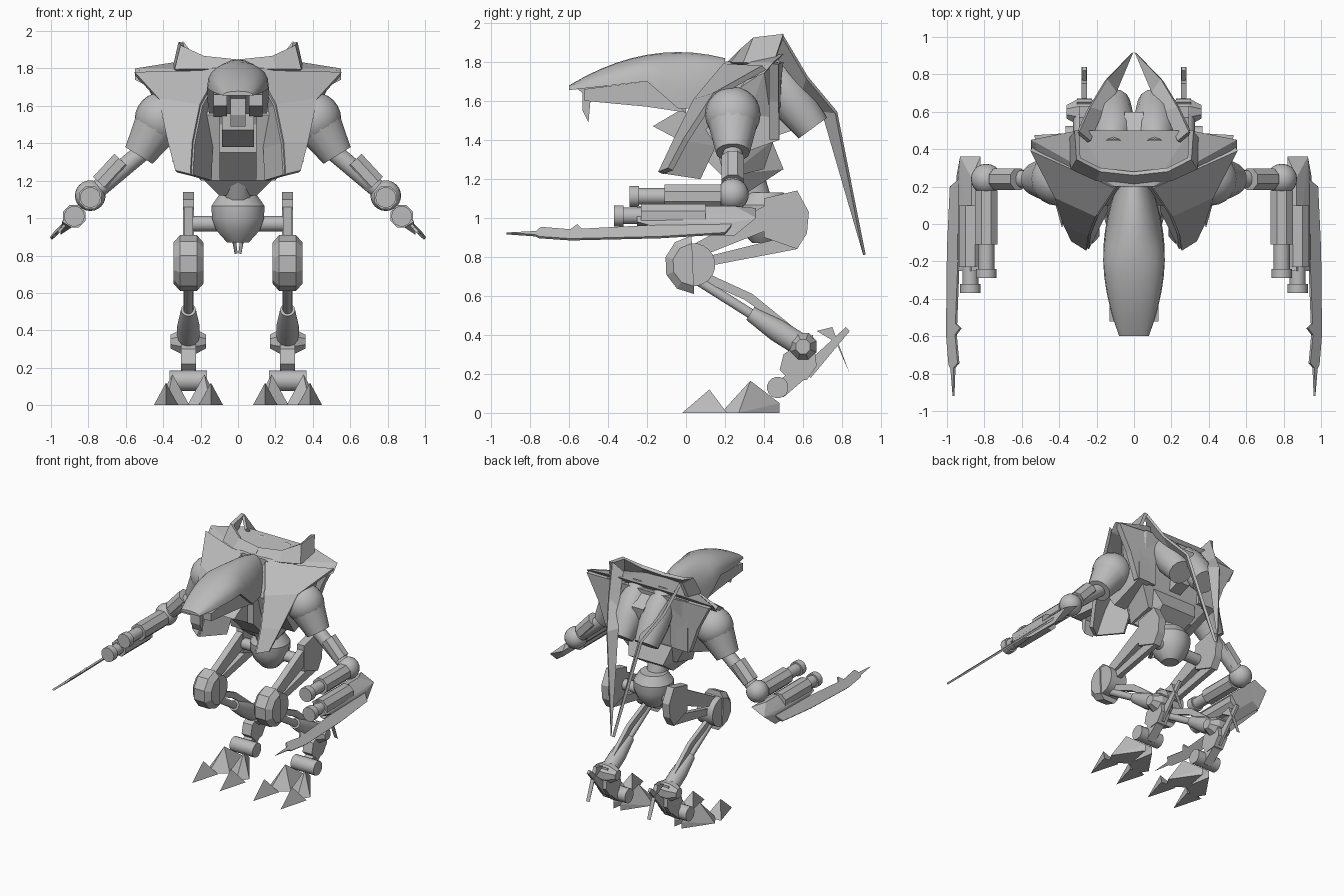
import bpy, bmesh
from math import sin, cos, pi, radians
from mathutils import Vector

cube = bpy.data.objects.get("Cube")
if cube:
    bpy.data.objects.remove(cube, do_unlink=True)

shade = 0.5
grey = bpy.data.materials.new("plain_grey")
grey.use_nodes = True
grey.diffuse_color = (shade, shade, shade, 1)
grey.node_tree.nodes["Principled BSDF"].inputs["Base Color"].default_value = grey.diffuse_color


def finish(name, bm, mirror=True, smooth=False, thickness=None):
    """Turn a bmesh into a named object, mirrored to the other side if wanted."""
    bmesh.ops.recalc_face_normals(bm, faces=bm.faces[:])
    mesh = bpy.data.meshes.new(name)
    bm.to_mesh(mesh)
    bm.free()
    mesh.materials.append(grey)
    if smooth:
        for polygon in mesh.polygons:
            polygon.use_smooth = True
        mesh.set_sharp_from_angle(angle=radians(35))
    part = bpy.data.objects.new(name, mesh)
    bpy.context.collection.objects.link(part)
    if thickness:
        solid = part.modifiers.new("Thickness", 'SOLIDIFY')
        solid.thickness, solid.offset = thickness, 0
    if mirror:
        part.modifiers.new("Mirror", 'MIRROR')


def hull(name, points, whole=False):
    """Convex block; a whole block also includes its points' mirror images."""
    if whole:
        points = points + [(-x, y, z) for x, y, z in points if x]
    bm = bmesh.new()
    for point in points:
        bm.verts.new(point)
    bmesh.ops.convex_hull(bm, input=bm.verts[:])
    loose = [vert for vert in bm.verts if not vert.link_faces]
    bmesh.ops.delete(bm, geom=loose, context='VERTS')
    bmesh.ops.dissolve_limit(bm, angle_limit=0.02, verts=bm.verts[:], edges=bm.edges[:])
    finish(name, bm, mirror=not whole)


def loft(name, rings, mirror=True, smooth=False):
    """Closed skin through matching rings."""
    bm = bmesh.new()
    rows = [[bm.verts.new(point) for point in ring] for ring in rings]
    for low, high in zip(rows, rows[1:]):
        for i in range(len(low)):
            bm.faces.new((low[i - 1], low[i], high[i], high[i - 1]))
    bm.faces.new(rows[0])
    bm.faces.new(rows[-1])
    finish(name, bm, mirror, smooth)


def prism(name, centre, width, profile):
    """Side profile of (y, z) points, extruded across x."""
    rings = [[(centre + side * width / 2, y, z) for y, z in profile] for side in (-1, 1)]
    loft(name, rings, mirror=centre != 0)


def tube(name, start, end, *radii, sides=14, mirror=True):
    """Turned part with its radii spread evenly from start to end."""
    start, end = Vector(start), Vector(end)
    axis = (end - start).normalized()
    across = axis.cross(Vector((0, 1, 0) if abs(axis.y) < 0.7 else (1, 0, 0))).normalized()
    up = axis.cross(across)
    rings = []
    for step, radius in enumerate(radii):
        middle = start.lerp(end, step / (len(radii) - 1))
        turns = [2 * pi * (i + 0.5) / sides for i in range(sides)]
        rings.append([middle + radius * (cos(turn) * across + sin(turn) * up) for turn in turns])
    loft(name, rings, mirror, smooth=sides > 8)


def crosswise(name, centre, half_width, *radii, sides=16):
    """Turned part lying along x."""
    reach = Vector((half_width, 0, 0))
    tube(name, centre - reach, centre + reach, *radii, sides=sides, mirror=centre.x != 0)


def ball(name, centre, radius):
    bm = bmesh.new()
    bmesh.ops.create_uvsphere(bm, u_segments=20, v_segments=12, radius=radius)
    bmesh.ops.translate(bm, verts=bm.verts[:], vec=centre)
    finish(name, bm, smooth=True)


def panel(name, thickness, first_edge, second_edge):
    """Thin plate spanning two edges."""
    bm = bmesh.new()
    first, second = ([bm.verts.new(point) for point in edge] for edge in (first_edge, second_edge))
    for i in range(1, len(first)):
        bm.faces.new((first[i - 1], first[i], second[i], second[i - 1]))
    finish(name, bm, thickness=thickness)


# Head: long domed shell with jaws and a hooked beak
dome, steps, segments = [], 10, 12
for step in range(steps + 1):
    t = step / steps
    width = .165 * sin(pi * (.2 + .64 * t))
    crown = 1.85 - .35 * (t - .3) ** 2
    brim = 1.7 - .09 * (t - .5) if t >= .5 else max(1.56, 1.7 - .7 * (.5 - t))
    arc = [pi * i / segments for i in range(segments + 1)]
    dome.append([(width * cos(a), .2 - .8 * t, brim + (crown - brim) * sin(a) ** .8) for a in arc])
loft("head_shell", dome, mirror=False, smooth=True)
prism("side_jaw", .095, .07, [(-.52, 1.6), (-.2, 1.57), (0, 1.54), (-.2, 1.7), (-.52, 1.66)])
prism("beak_hook", 0, .08, [(-.57, 1.67), (-.53, 1.64), (-.53, 1.55), (-.5, 1.49), (-.49, 1.6), (-.4, 1.68)])
prism("neck", 0, .2, [(0, 1.6), (.2, 1.7), (.2, 1.2), (.05, 1.35), (.05, 1.5)])
prism("chin_wedge", 0, .17, [(-.17, 1.47), (0, 1.57), (0, 1.38)])

# Torso
hull("torso", [(.1, .2, 1.75), (.45, .4, 1.75), (.2, .1, 1.55), (.2, .2, 1.2), (.2, .4, 1.25),
               (.3, .45, 1.4), (.3, .5, 1.8)], whole=True)
hull("belly_block", [(.2, .2, 1.22), (.1, .3, 1.12), (.15, .5, 1.25), (.2, .43, 1.42)], whole=True)
hull("shoulder_deck", [(.1, .2, 1.8), (.55, .45, 1.8), (.55, .4, 1.74), (.4, .2, 1.66),
                       (.3, .5, 1.84)], whole=True)
prism("flank_plate", .3, .1, [(.3, 1.75), (.48, 1.8), (.48, 1.4), (.2, 1.3), (.1, 1.45)])
panel("rear_plate", .05, [(.53, .45, 1.79), (.43, .45, 1.6), (.36, .45, 1.4)],
      [(.2, .47, 1.8), (.2, .46, 1.6), (.2, .45, 1.4)])
chest_inner = [(.1, .2, 1.78), (.2, .05, 1.6), (.24, -.05, 1.4), (.25, -.13, 1.23)]
panel("chest_plate", .03, [(.55, .4, 1.77), (.42, .15, 1.63), (.37, 0, 1.4), (.33, -.08, 1.25)],
      chest_inner)
panel("chest_return", .02, chest_inner, [(x * .6, y + .2, z - .03) for x, y, z in chest_inner])
brim_points = [(.34, .45, .15), (.33, .3, .13), (.2, .24, .07), (0, .22, .05)]
panel("collar", .025, [(x, y, 1.79) for x, y, rise in brim_points],
      [(x * .9, y + .05, 1.79 + rise) for x, y, rise in brim_points])

# Back: canisters and long converging fins
tube("back_canister", (.11, .4, 1.8), (.11, .65, 1.46), .07, .11, .11, .09)
prism("back_spine", 0, .1, [(.45, 1.8), (.6, 1.7), (.55, 1.45), (.4, 1.4)])
fin_tip = (.01, .915, .81)
panel("back_fin", .02, [(.24, .44, 1.86), (.17, .6, 1.66), (.1, .7, 1.55), fin_tip],
      [(.3, .49, 1.94), (.24, .62, 1.72), (.15, .77, 1.54), fin_tip])

# Arms
shoulder, elbow = Vector((.41, .24, 1.53)), Vector((.79, .24, 1.12))
ball("shoulder_ball", shoulder, .142)
tube("shoulder_sleeve", shoulder, (.53, .24, 1.335), .14, .087)
tube("upper_arm", (.48, .24, 1.38), elbow, .05, .05)
tube("arm_collar", shoulder.lerp(elbow, .55), shoulder.lerp(elbow, .85), .062, .062, sides=8)
ball("elbow_ball", elbow, .082)
hull("forearm_housing", [(x, y, z) for x, z in ((.82, 1.05), (.87, 1.06), (.94, .98), (.89, .95))
                         for y in (-.25, .25)]
     + [(.82, .36, 1.05), (.93, .36, 1), (.95, .25, .91), (.95, 0, .91)])
for label, x, z, front, reach in (("inner", .79, 1.11, -.29, .18), ("outer", .875, 1.01, -.37, .14)):
    muzzle = Vector((x, front, z))
    back = Vector((0, 1, 0))
    tube(label + "_gun_body", muzzle + back * .47, muzzle + back * reach, .065, .065, sides=8)
    tube(label + "_gun_barrel", muzzle + back * reach, muzzle, .043, .043)
    tube(label + "_gun_muzzle", muzzle + back * .05, muzzle, .055, .055)

# Forearm blade: two teeth along the upper edge
blade_tip = Vector((.965, -.92, .92))
upper_root, lower_root = Vector((.92, .25, .98)), Vector((.98, .2, .92))
upper, lower = [upper_root], [lower_root]
for t, tooth, belly in ((.3, 0, .02), (.67, 0, .03), (.69, .025, .03), (.72, 0, .03), (.85, .02, .02),
                        (.87, 0, .01)):
    upper.append(upper_root.lerp(blade_tip, t) + Vector((-tooth, 0, tooth)))
    lower.append(lower_root.lerp(blade_tip, t) + Vector((belly, 0, -belly)))
panel("arm_blade", .014, upper + [blade_tip], lower + [blade_tip])

# Waist, pelvis and hips
tube("waist", (0, .3, 1.25), (0, .38, 1.05), .09, .07, mirror=False)
tube("pelvis_bowl", (0, .4, 1.13), (0, .4, .87), .1, .145, .143, .12, .06, mirror=False)
crosswise("hip_axle", Vector((0, .42, .97)), .27, .042, .042)

# Legs
leg = .265
knee, ankle, toe_joint = (Vector((leg, y, z)) for y, z in ((.04, .76), (.6, .34), (.47, .13)))
prism("hip_plate", leg, .06, [(.4, 1.1), (.57, 1.14), (.63, 1.03), (.62, .92), (.57, .84), (.4, .9)])
prism("upper_thigh_beam", leg, .05, [(.03, .86), (.4, 1.06), (.45, .95), (.12, .82)])
prism("lower_thigh_beam", leg, .04, [(.1, .8), (.1, .75), (.57, .84), (.5, .9)])
crosswise("knee_disc", knee, .07, .11, .11, sides=20)
hull("knee_pad", [knee + Vector((side * half, -radius * cos(radians(a)), radius * sin(radians(a))))
                  for half, radius in ((.045, .15), (.08, .11)) for side in (-1, 1)
                  for a in range(-90, 90, 35)])
shin_top = Vector((leg, .06, .68))
tube("shin_rod", shin_top, ankle, .026, .026)
tube("shin_sleeve", shin_top.lerp(ankle, .5), ankle, .04, .06, .06)
prism("shin_strut", leg, .03, [(.1, .72), (.34, .61), (.6, .4), (.5, .44), (.3, .58), (.1, .67)])
crosswise("ankle", ankle, .095, .04, .075, .075, .04, sides=8)
prism("lower_leg", leg, .08, [(.5, .3), (.65, .4), (.67, .24), (.62, .17), (.54, .16), (.48, .22)])
crosswise("foot_axle", toe_joint, .1, .055, .055)
prism("foot_link", leg, .07, [(.57, .24), (.64, .2), (.5, .08), (.42, .12)])
prism("heel_spur", leg, .02, [(.58, .22), (.82, .44), (.84, .42), (.64, .18)])
prism("heel_claw", leg, .03, [(.67, .42), (.75, .44), (.84, .2), (.77, .36)])

# Feet: two splayed toes, each a wedge with a claw in front
for label, side in (("outer", 1), ("inner", -1)):
    middle, tip, heel = (leg + side * spread for spread in (.085, .12, .03))
    hull(label + "_toe", [(middle - .09, .27, 0), (middle + .09, .27, 0), (tip, .18, 0),
                          (middle, .33, .165), (heel, .48, .05), (heel, .48, 0)])
    hull(label + "_claw", [(tip - .065, .21, 0), (tip + .065, .21, 0), (tip, .12, .12), (tip, -.02, 0)])
